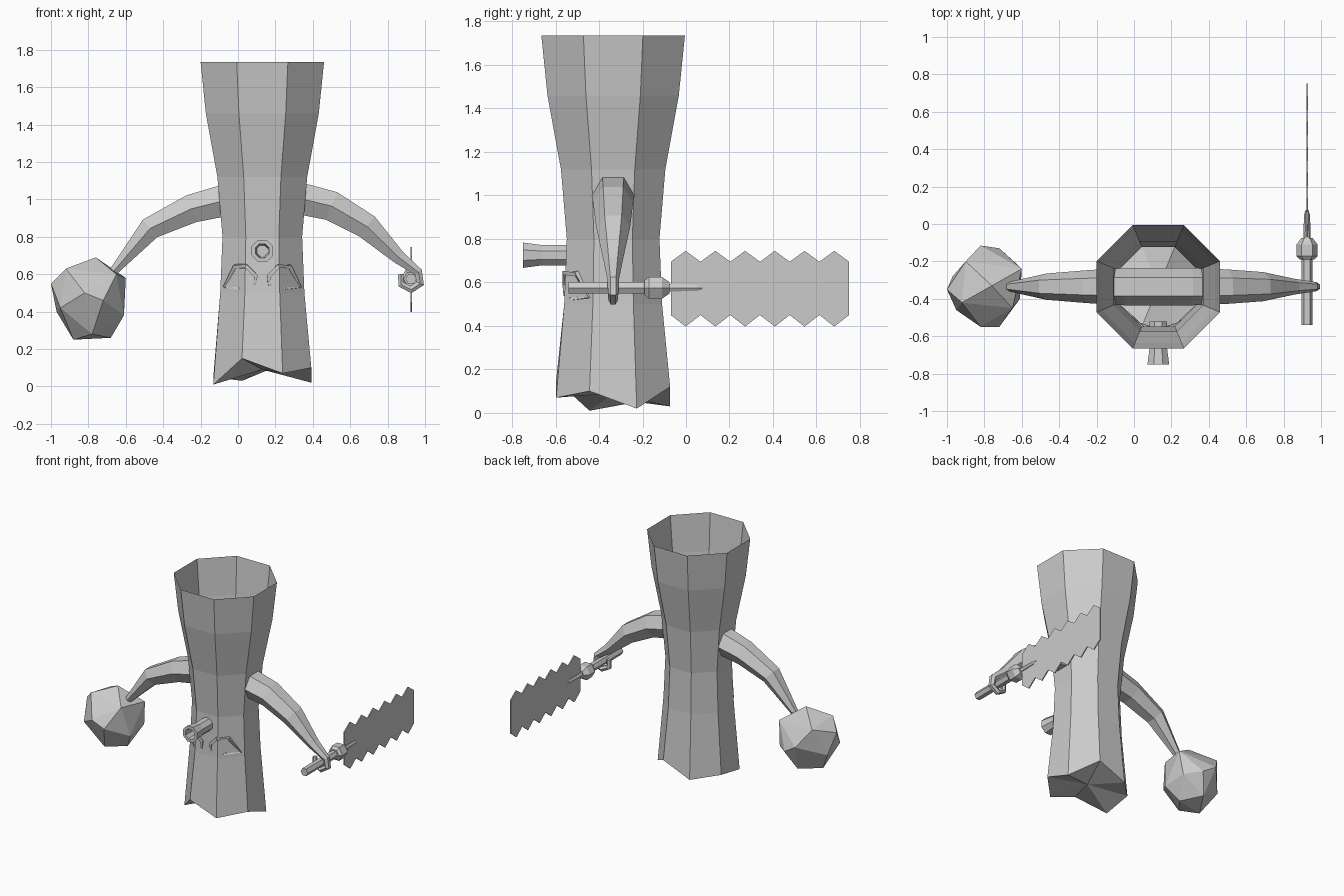
import bpy, bmesh, math
from mathutils import Vector

if "Cube" in bpy.data.objects:
    bpy.data.objects.remove(bpy.data.objects["Cube"])

grey = bpy.data.materials.new("plain grey")
grey.use_nodes = True
grey.diffuse_color = (0.6, 0.6, 0.6, 1)
grey.node_tree.nodes["Principled BSDF"].inputs["Base Color"].default_value = (0.6, 0.6, 0.6, 1)

CX, CY = 0.13, -0.335      # trunk axis
SAW_X, SAW_Z = 0.925, 0.575


def finish(name, bm):
    bmesh.ops.recalc_face_normals(bm, faces=bm.faces)
    mesh = bpy.data.meshes.new(name)
    bm.to_mesh(mesh)
    bm.free()
    mesh.materials.append(grey)
    obj = bpy.data.objects.new(name, mesh)
    bpy.context.scene.collection.objects.link(obj)
    return obj


def skin(name, rings, caps=True, loop=False):
    """Join rings of points with quads."""
    bm = bmesh.new()
    rows = [[bm.verts.new(p) for p in ring] for ring in rings]
    n = len(rows[0])
    pairs = list(zip(rows, rows[1:]))
    if loop:
        pairs.append((rows[-1], rows[0]))
    for a, b in pairs:
        for i in range(n):
            j = (i + 1) % n
            bm.faces.new((a[i], a[j], b[j], b[i]))
    if caps and not loop:
        bm.faces.new(rows[0])
        bm.faces.new(rows[-1])
    return finish(name, bm)


def sweep(name, path, sides, loop=False, side=Vector((0, 1, 0)), turn=0.0):
    """Sweep a polygon along (point, radius) stations, keeping one axis near 'side'."""
    pts = [Vector(p) for p, r in path]
    rings = []
    for k, (p, r) in enumerate(path):
        before = pts[k - 1] if (k or loop) else pts[0]
        after = pts[(k + 1) % len(pts)] if (loop or k < len(pts) - 1) else pts[k]
        t = (after - before).normalized()
        u = (side - t * side.dot(t)).normalized()
        v = t.cross(u)
        rings.append([pts[k] + r * (u * math.cos(a) + v * math.sin(a))
                      for a in (turn + math.tau * i / sides for i in range(sides))])
    return skin(name, rings, loop=loop)


def lathe_y(name, x, z, profile, sides, turn=0.0, loop=False):
    """Turn (y, radius) stations about an axis running front to back."""
    rings = [[(x + r * math.cos(turn + math.tau * i / sides), y,
               z + r * math.sin(turn + math.tau * i / sides)) for i in range(sides)]
             for y, r in profile]
    return skin(name, rings, loop=loop)


# Hollow trunk: open at the top, jagged and closed at the bottom
def octagon(apothem, heights):
    r = apothem / math.cos(math.pi / 8)
    return [(CX + r * math.cos(math.pi / 8 + math.pi / 4 * i),
             CY + r * math.sin(math.pi / 8 + math.pi / 4 * i), heights[i]) for i in range(8)]


jagged = [0.02, 0.12, 0.03, 0.10, 0.02, 0.08, 0.15, 0.07]
jagged = [0.02, 0.12, 0.03, 0.05, 0.01, 0.15, 0.07, 0.10]
trunk_rings = [octagon(0.262, jagged)]
for z, apothem in ((0.5, 0.225), (0.8, 0.213), (1.12, 0.24), (1.46, 0.302), (1.735, 0.33)):
    trunk_rings.append(octagon(apothem, [z] * 8))
skin("trunk", trunk_rings, caps=False)

bm = bmesh.new()
rim = [bm.verts.new(p) for p in trunk_rings[0]]
middle = bm.verts.new((CX, CY, 0.09))
for i in range(8):
    bm.faces.new((rim[i], rim[(i + 1) % 8], middle))
finish("trunk_base", bm)

# Both arms are one branch through the trunk; the left hand curls round the saw handle
arm = [(-0.63, 0.56, 0.02), (-0.67, 0.61, 0.025), (-0.47, 0.845, 0.07), (-0.25, 0.95, 0.088),
       (-0.05, 1.0, 0.1), (0.31, 1.01, 0.1), (0.5, 0.965, 0.092), (0.69, 0.855, 0.078),
       (0.86, 0.69, 0.042), (0.965, 0.61, 0.026), (0.975, 0.55, 0.024), (0.925, 0.518, 0.022),
       (0.872, 0.545, 0.02), (0.87, 0.6, 0.016)]
sweep("arms", [((x, CY, z), r) for x, z, r in arm[1:]], 6)

# Faceted boulder fist
boulder = [(-.92, -.42, .63), (-.90, -.20, .60), (-.76, -.33, .69), (-.60, -.24, .58),
           (-.65, -.45, .60), (-1, -.35, .55), (-.97, -.28, .40), (-.82, -.115, .48),
           (-.72, -.13, .42), (-.82, -.55, .50), (-.72, -.55, .46), (-.95, -.46, .42),
           (-.61, -.40, .38), (-.62, -.22, .40), (-.88, -.36, .25), (-.68, -.33, .26),
           (-.78, -.20, .28), (-.78, -.46, .28)]
bm = bmesh.new()
for p in boulder:
    bm.verts.new(p)
bmesh.ops.convex_hull(bm, input=bm.verts)
finish("boulder_fist", bm)

# Saw: grip, collar, tang and toothed blade
lathe_y("saw_grip", SAW_X, SAW_Z, [(-0.54, 0.03), (-0.19, 0.03)], 6)
lathe_y("saw_collar", SAW_X, SAW_Z,
        [(-0.19, 0.04), (-0.17, 0.057), (-0.11, 0.057), (-0.075, 0.03)], 6)
lathe_y("saw_tang", SAW_X, SAW_Z, [(-0.08, 0.02), (0.05, 0.016), (0.075, 0.008)], 6)

teeth, start, end = 6, -0.07, 0.75
step = (end - start) / (2 * teeth)
upper = [(start + step * i, 0.745 if i % 2 else 0.695) for i in range(2 * teeth + 1)]
lower = [(start + step * i, 0.397 if i % 2 else 0.45) for i in range(2 * teeth + 1)]
outline = upper + lower[::-1]
skin("saw_blade", [[(SAW_X + s * 0.004, y, z) for y, z in outline] for s in (-1, 1)])

# Tubular nose with a blind hole
lathe_y("nose", CX, 0.725, [(-0.52, 0.05), (-0.66, 0.05), (-0.75, 0.063),
                            (-0.75, 0.04), (-0.6, 0.032)], 8, math.pi / 8)

# Raised eye frames wrapped over the front facets
eye = [(0.035, 0.59), (0.085, 0.642), (0.145, 0.642), (0.205, 0.53), (0.12, 0.525), (0.035, 0.545)]
for label, s in (("left", 1), ("right", -1)):
    path = []
    for dx, z in eye:
        y = CY - 0.222 + max(0, dx - 0.09)
        path.append(((CX + s * dx, y, z), 0.015 if z > 0.56 else 0.009))
    sweep(label + "_eye_frame", path, 4, loop=True, turn=math.pi / 4)
